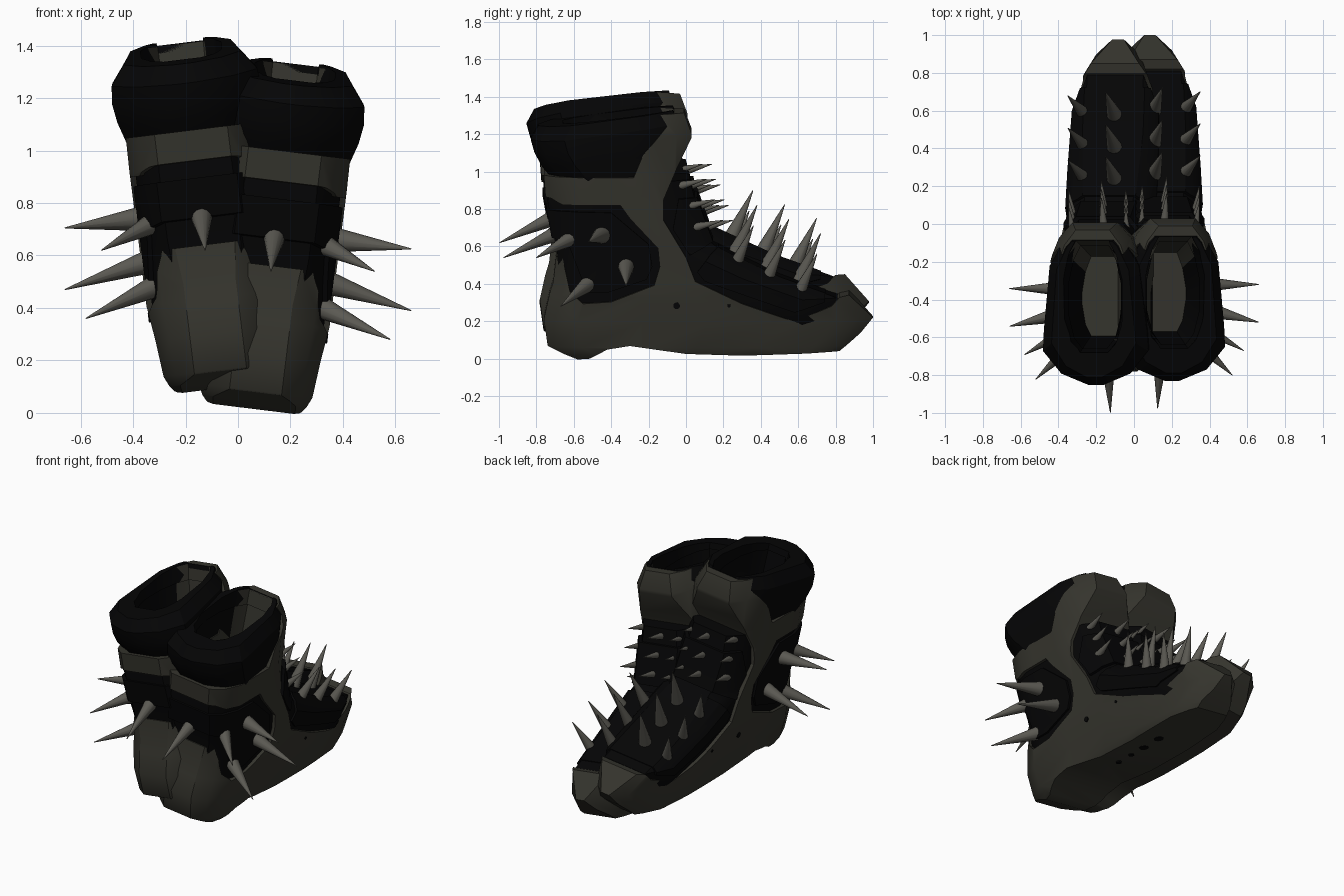
import bpy, bmesh, math
from mathutils import Matrix, Vector

cube = bpy.data.objects.get("Cube")
if cube:
    bpy.data.objects.remove(cube)


def material(name, rgb):
    m = bpy.data.materials.new(name)
    m.use_nodes = True
    m.diffuse_color = (*rgb, 1)
    m.node_tree.nodes["Principled BSDF"].inputs["Base Color"].default_value = (*rgb, 1)
    return m


OLIVE = material("olive grey armour", (0.035, 0.034, 0.026))
BLACK = material("black padding", (0.0015, 0.0015, 0.0017))
STEEL = material("grey spike", (0.105, 0.101, 0.086))
TILT = math.radians(7)


def finish(bm, name, mats):
    bmesh.ops.recalc_face_normals(bm, faces=bm.faces)
    me = bpy.data.meshes.new(name)
    bm.to_mesh(me)
    bm.free()
    for m in mats:
        me.materials.append(m)
    ob = bpy.data.objects.new(name, me)
    bpy.context.collection.objects.link(ob)
    return ob


def ring(w, yb, yf, hb, hm, hf, slope, taper):
    """Horizontal outline: back width, middle width, front width, narrowing at the toes."""
    a, b = yb + .18, yf - .2
    side = [(yb, hb), (yb + .06, hb + (hm - hb) * .6), (a, hm)]
    side += [(a + (b - a) * t, hm) for t in (.25, .5, .75)]
    side += [(b, hm), (yf - .08, hf + (hm - hf) * .6), (yf, hf)]
    side = [(y, min(h, hm - .36 * max(0, y - .6)) * (1 - taper * max(0, y + .6))) for y, h in side]
    loop = [(h, y) for y, h in side] + [(-h, y) for y, h in reversed(side)]
    return [Vector((x, y, w + slope * (y - yb))) for x, y in loop]


def loft(name, rows, mats, slope=0, taper=0, grow=0, top=True):
    bm = bmesh.new()
    loops = []
    for w, yb, yf, hb, hm, hf in rows:
        pts = ring(w, yb - grow, yf + grow, hb + grow, hm + grow, hf + grow, slope, taper)
        loops.append([bm.verts.new(p) for p in pts])
    n = len(loops[0])
    for lo, hi in zip(loops, loops[1:]):
        for i in range(n):
            j = (i + 1) % n
            bm.faces.new((lo[i], lo[j], hi[j], hi[i]))
    bm.faces.new(loops[0])
    if top:
        bm.faces.new(loops[-1])
    return finish(bm, name, mats)


def prism(outline):
    """Side outline in (y, z) extruded across the whole boot."""
    bm = bmesh.new()
    face = bm.faces.new([bm.verts.new((-.5, y, z)) for y, z in outline])
    out = bmesh.ops.extrude_face_region(bm, geom=[face])["geom"]
    bmesh.ops.translate(bm, vec=(1, 0, 0), verts=[v for v in out if isinstance(v, bmesh.types.BMVert)])
    return finish(bm, "outline_cutter", [])


def cut(ob, cutter, operation):
    cutter.hide_render = True
    mod = ob.modifiers.new("cut", "BOOLEAN")
    mod.operation, mod.solver, mod.object = operation, "EXACT", cutter
    bpy.context.view_layer.update()
    me = bpy.data.meshes.new_from_object(ob.evaluated_get(bpy.context.evaluated_depsgraph_get()))
    ob.modifiers.clear()
    ob.data = me


def trim(ob, outline):
    cutter = prism(outline)
    cut(ob, cutter, "INTERSECT")
    bpy.data.objects.remove(cutter)
    return ob


# Cross sections: height, back, front, back width, middle width, front width
body_rows = [(.1, -.66, .78, .1, .15, .1), (.2, -.70, .83, .11, .215, .12),
             (.32, -.69, .81, .12, .228, .15), (.435, -.68, .49, .13, .23, .15),
             (.58, -.69, .18, .14, .23, .13), (.62, -.70, .13, .14, .23, .13),
             (.84, -.74, .05, .14, .23, .13), (.955, -.72, .02, .13, .23, .12)]
shell_rows = [(-.015, -.68, .80, .1, .17, .09), (.02, -.71, .84, .1, .2, .1),
              (.06, -.74, .88, .1, .218, .1), (.2, -.76, 1.0, .1, .232, .03),
              (.335, -.73, .87, .1, .25, .13), (.4, -.71, .62, .1, .25, .13),
              (.58, -.69, .2, .12, .25, .12), (.85, -.75, .05, .14, .252, .12),
              (.98, -.76, .02, .14, .25, .12), (1.2, -.75, .03, .14, .24, .12),
              (1.31, -.7, -.01, .12, .19, .09)]
collar_rows = [(.85, -.64, -.05, .1, .24, .1), (.95, -.71, -.03, .1, .26, .1),
               (1.02, -.77, .0, .08, .276, .1), (1.09, -.81, .0, .05, .286, .1),
               (1.16, -.83, .0, .04, .28, .1), (1.235, -.79, -.02, .04, .225, .08)]
cavity_rows = [(.78, -.58, -.14, .08, .13, .08), (1.5, -.70, -.04, .07, .165, .09)]
heel_rows = [(.02, -.69, -.34, .1, .12, .1), (.06, -.765, -.34, .115, .135, .1),
             (.16, -.825, -.34, .12, .142, .1), (.26, -.81, -.34, .12, .146, .1),
             (.48, -.745, -.34, .125, .15, .1), (.51, -.715, -.34, .115, .14, .1)]

# Sole, toe cap, ankle arm and strap in one side outline
shell_outline = [(-.58, -.01), (-.75, .06), (-.9, .15), (-.8, .54), (-.66, .54), (-.62, .36),
                 (-.55, .3), (-.4, .31), (-.17, .4), (-.14, .5), (-.15, .6), (-.3, .76),
                 (-.35, .83), (-.66, .83), (-.72, .86), (-.85, .875), (-.85, .98), (-.28, .98),
                 (-.23, 1.1), (-.1, 1.25), (-.15, 1.33), (.1, 1.33), (.04, 1.2), (-.05, 1.02),
                 (-.12, .86), (-.12, .75), (0, .55), (.05, .42), (.3, .3), (.58, .2),
                 (.78, .28), (.82, .325), (.88, .335), (1.1, .2), (.98, .16), (.82, .03),
                 (.3, .015), (0, .025), (-.3, .07), (-.42, .05), (-.52, -.005)]
collar_outline = [(-.95, .945), (-.3, .945), (-.24, 1.02), (-.06, 1.3), (-.1, 1.4), (-.95, 1.4)]
heel_outline = [(-.95, -.1), (-.56, -.1), (-.56, .6), (-.95, .6)]
ankle_outline = [(-.9, .8), (-.4, .79), (-.2, .62), (-.18, .5), (-.21, .43), (-.42, .36),
                 (-.53, .36), (-.63, .62), (-.9, .7)]
vamp_outline = [(.06, .47), (.1, .42), (.58, .25), (.74, .3), (.77, .6), (.3, .7), (.13, .56)]
tongue_outline = [(-.07, .7), (.02, .56), (.3, .7), (.2, .86), (-.04, .86)]

cavity = loft("cavity_cutter", cavity_rows, [])
upper = loft("padded_upper", body_rows, [BLACK])
shell = trim(loft("armour_shell", shell_rows, [OLIVE]), shell_outline)
collar = trim(loft("padded_collar", collar_rows, [BLACK], slope=.125, taper=.38), collar_outline)
for part in (upper, shell, collar):
    cut(part, cavity, "DIFFERENCE")
bpy.data.objects.remove(cavity)
heel = trim(loft("heel_plate", heel_rows, [OLIVE]), heel_outline)
panels = [trim(loft(name, body_rows, [BLACK], grow=g), line) for name, g, line in (
    ("ankle_pad", .014, ankle_outline), ("vamp_panel", .012, vamp_outline),
    ("tongue_panel", .016, tongue_outline))]

# Lining: olive insole and front wall, black elsewhere
lining = loft("lining", [(.8, -.58, -.14, .08, .13, .08), (1.22, -.65, -.08, .075, .15, .085)],
              [BLACK, OLIVE], grow=-.01, top=False)
for f in lining.data.polygons:
    f.material_index = int(abs(f.normal.z) > .8 or f.center.y > -.22)
lining.data.flip_normals()

# Dark vent holes under the sole and rivets on the sides
bm = bmesh.new()
for y, r in ((.0, .018), (.12, .018), (.24, .03), (.38, .03)):
    bmesh.ops.create_cone(bm, segments=12, radius1=r, radius2=r, depth=.008, cap_ends=True,
                          matrix=Matrix.Translation((.06, y, .019)))
for sx in (-1, 1):
    for y, r in ((-.05, .018), (.23, .009)):
        spot = Matrix.Translation((sx * .244, y, .29)) @ Matrix.Rotation(math.pi / 2, 4, "Y")
        bmesh.ops.create_cone(bm, segments=12, radius1=r, radius2=r, depth=.009,
                              cap_ends=True, matrix=spot)
vents = finish(bm, "vent_holes", [BLACK])

# Spikes of the +x boot: base, tip, radius
spikes = [((.14, -.67, .68), (.125, -.975, .54), .045), ((.31, -.60, .65), (.52, -.8, .54), .045),
          ((.37, -.45, .66), (.66, -.52, .625), .047), ((.33, -.32, .50), (.66, -.32, .39), .047),
          ((.30, -.51, .41), (.58, -.67, .28), .047)]
for k in range(3):
    dy, dz = .17 * k, -.075 * k
    spikes.append(((.1, .25 + dy, .54 + dz), (.15, .38 + dy, .82 + dz), .045))
    spikes.append(((.25, .25 + dy, .47 + dz), (.35, .36 + dy, .71 + dz), .042))
    y, z = .045 * k, .92 - .11 * k
    for x, back in ((.04, .05), (.16, 0), (.32, .05)):
        spikes.append(((x, y - back, z), (x * 1.08, y - back + .16, z + .04), .026))


def spike_set(side, move):
    bm = bmesh.new()
    for base, tip, r in spikes:
        a, b = (Vector((side * x, y, z)) + move for x, y, z in (base, tip))
        axis = b - a
        place = Matrix.Translation((a + b) / 2) @ axis.to_track_quat("Z", "Y").to_matrix().to_4x4()
        bmesh.ops.create_cone(bm, segments=12, radius1=r, radius2=.002, depth=axis.length,
                              cap_ends=True, matrix=place)
    return finish(bm, "spikes", [STEEL])


# Place both tilted boots; the -x boot stands a little higher and further forward
parts = [upper, shell, collar, heel, lining, vents] + panels
finished = []
for side, label, shift in ((1, "left", Vector((0, 0, 0))), (-1, "right", Vector((0, -.022, .08)))):
    move = Matrix.Translation(Vector((side * .06, 0, .025)) + shift) @ Matrix.Rotation(side * TILT, 4, "Y")
    for part in parts:
        me = part.data.copy()
        me.transform(move)
        ob = bpy.data.objects.new(label + "_" + part.name, me)
        bpy.context.collection.objects.link(ob)
        finished.append(ob)
    ob = spike_set(side, shift)
    ob.name = label + "_spikes"
    finished.append(ob)
for part in parts:
    bpy.data.objects.remove(part)

bpy.ops.object.select_all(action="DESELECT")
for ob in finished:
    ob.select_set(True)
bpy.context.view_layer.objects.active = finished[0]
bpy.ops.object.shade_smooth_by_angle(angle=math.radians(30))
